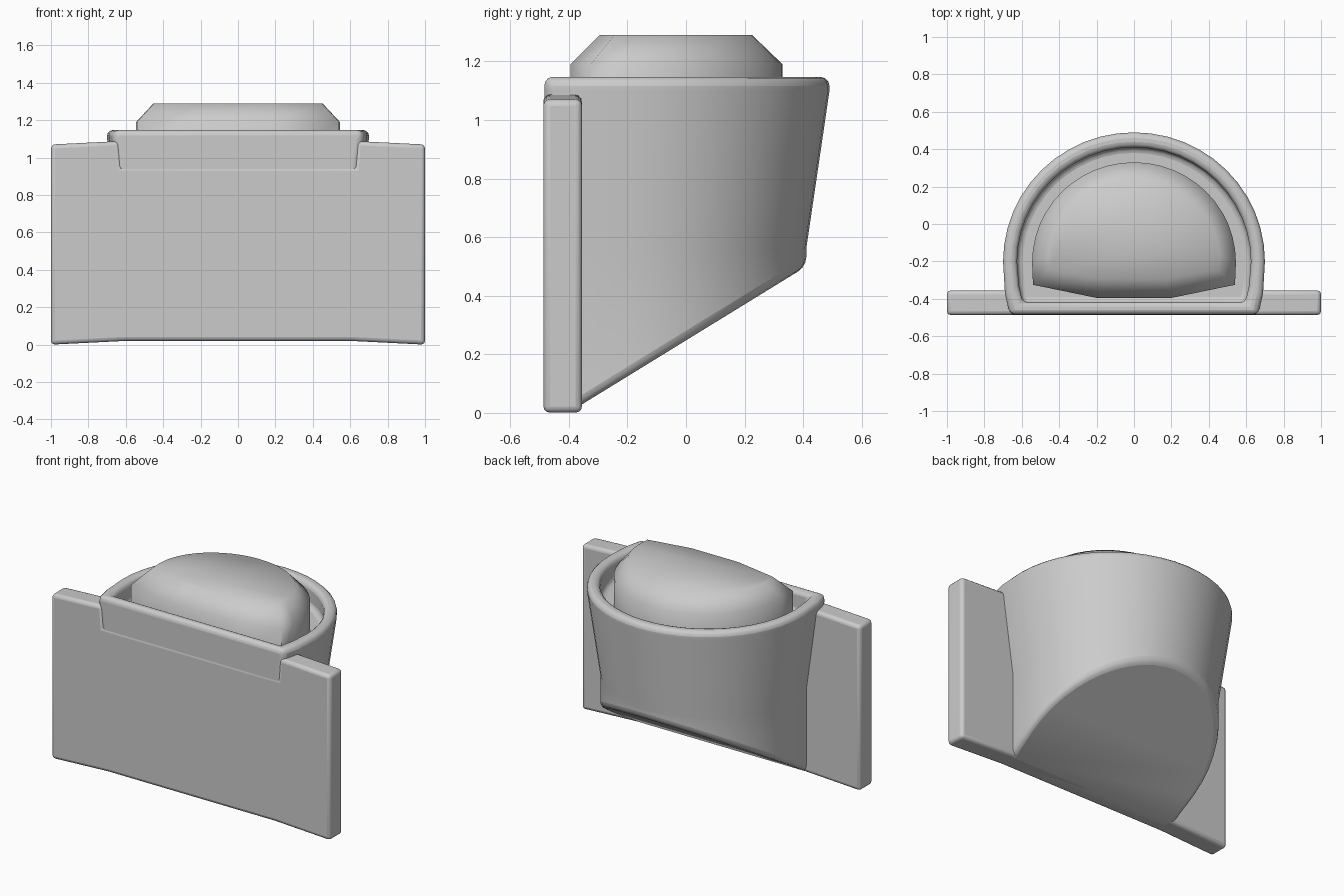
import bpy, bmesh, math

if "Cube" in bpy.data.objects:
    bpy.data.objects.remove(bpy.data.objects["Cube"])

SEG = 24


def outline(rx, ry, cy, front):
    """D-shaped outline: half ellipse at the back, then the given front points mirrored in x."""
    arc = [(rx * math.cos(math.pi * i / SEG), cy + ry * math.sin(math.pi * i / SEG))
           for i in range(SEG + 1)]
    return arc + [(-x, y) for x, y in front] + [(x, y) for x, y in reversed(front)]


def ring(bm, pts, z):
    return [bm.verts.new((x, y, z(y) if callable(z) else z)) for x, y in pts]


def bridge(bm, a, b):
    n = len(a)
    for i in range(n):
        j = (i + 1) % n
        bm.faces.new((a[i], a[j], b[j], b[i]))


def finish(bm, name, bevel, angle):
    bmesh.ops.recalc_face_normals(bm, faces=bm.faces)
    me = bpy.data.meshes.new(name)
    bm.to_mesh(me)
    bm.free()
    ob = bpy.data.objects.new(name, me)
    bpy.context.collection.objects.link(ob)
    if bevel:
        m = ob.modifiers.new("rounded_edges", "BEVEL")
        m.width = bevel
        m.segments = 3
        m.limit_method = "ANGLE"
        m.angle_limit = math.radians(35)
    bpy.ops.object.select_all(action="DESELECT")
    ob.select_set(True)
    bpy.context.view_layer.objects.active = ob
    bpy.ops.object.shade_smooth_by_angle(angle=math.radians(angle))
    return ob


# Back plate, with a hidden notch where the bowl recess sits
half = [(0.6, 0.02), (1.0, 0.0), (1.0, 1.07), (0.635, 1.088), (0.625, 0.95)]
poly = half + [(-x, z) for x, z in reversed(half)]
bm = bmesh.new()
front = [bm.verts.new((x, -0.487, z)) for x, z in poly]
back = [bm.verts.new((x, -0.355, z)) for x, z in poly]
bridge(bm, front, back)
bm.faces.new(front)
bm.faces.new(back)
finish(bm, "back_plate", 0.022, 40)


# Bowl: tapered D shell with a slanted underside and a recessed top
def underside(y):
    return 0.02 + max(0.0, (y + 0.37) * 0.615)


outer = outline(0.70, 0.69, -0.2, [(0.69, -0.37), (0.665, -0.484)])
lower = [(x * 0.89, -0.2 + (y + 0.2) * 0.885 if y > -0.2 else y) for x, y in outer]
inner = outline(0.625, 0.61, -0.2, [(0.615, -0.33), (0.595, -0.42)])
bm = bmesh.new()
rings = [ring(bm, lower, underside), ring(bm, lower, 0.56), ring(bm, outer, 1.10),
         ring(bm, outer, 1.147), ring(bm, inner, 1.147), ring(bm, inner, 1.01)]
for a, b in zip(rings, rings[1:]):
    bridge(bm, a, b)
low = rings[0]
bm.faces.new(low[:SEG + 2] + [low[-1]])
bm.faces.new(low[SEG + 1:])
bm.faces.new(rings[-1])
finish(bm, "bowl", 0.03, 40)

# Domed insert with a chamfered top
base = outline(0.545, 0.535, -0.205, [(0.54, -0.325), (0.2, -0.395)])
top = [(x * 0.83, -0.04 + (y + 0.04) * 0.72) for x, y in base]
bm = bmesh.new()
rings = [ring(bm, base, 1.0), ring(bm, base, 1.19), ring(bm, top, 1.29)]
for a, b in zip(rings, rings[1:]):
    bridge(bm, a, b)
bm.faces.new(rings[0])
bm.faces.new(rings[-1])
finish(bm, "insert", 0, 60)
